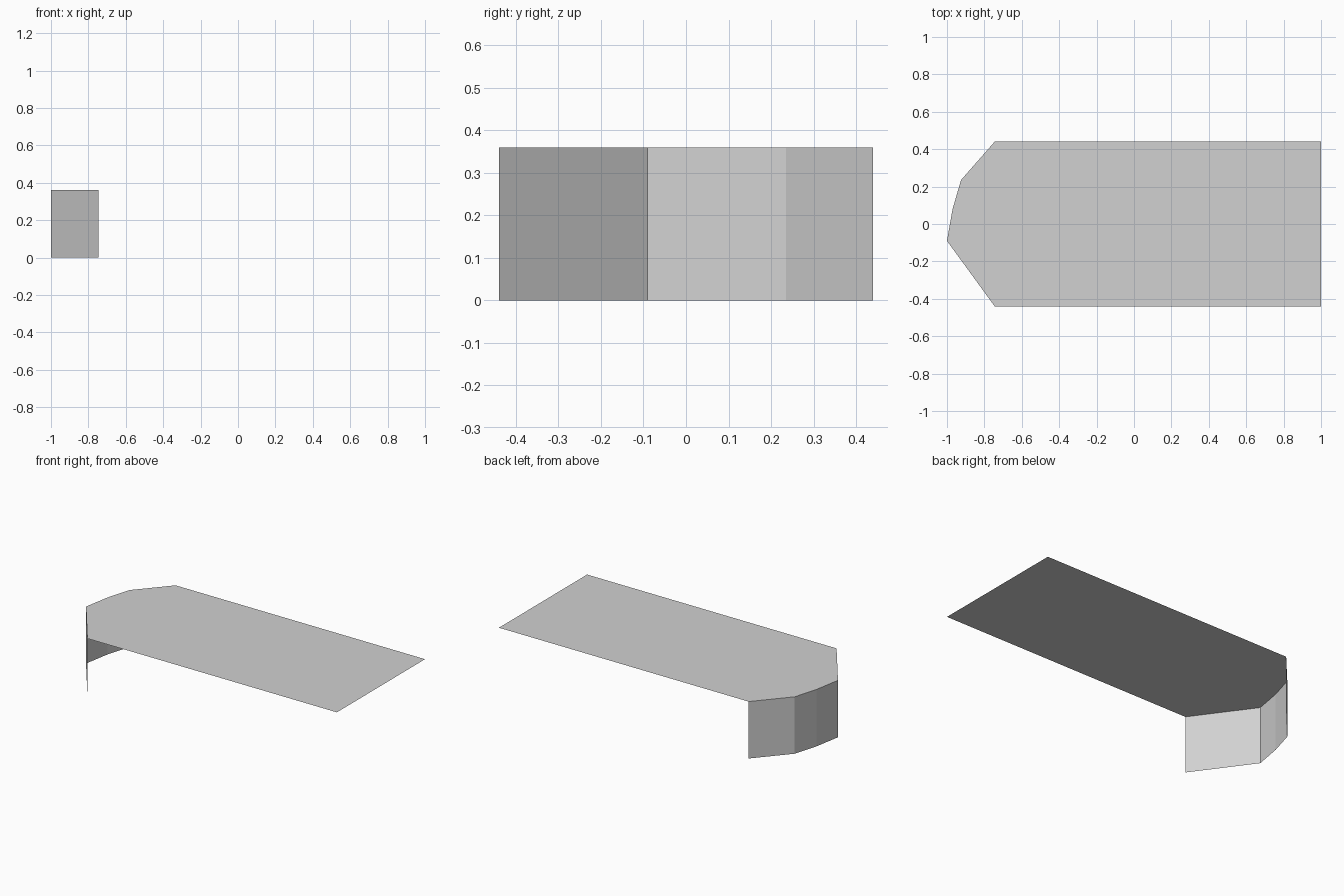
import bpy
import bmesh

cube = bpy.data.objects.get("Cube")
if cube:
    bpy.data.objects.remove(cube, do_unlink=True)

HEIGHT = 0.36
# Plan outline of the faceted end, from front corner to back corner
END_PROFILE = [(-0.745, -0.44), (-1.0, -0.09), (-0.97, 0.08), (-0.925, 0.235), (-0.745, 0.44)]

grey = bpy.data.materials.new("light_grey")
grey.use_nodes = True
colour = (0.64, 0.64, 0.64, 1)
grey.diffuse_color = colour
grey.node_tree.nodes["Principled BSDF"].inputs["Base Color"].default_value = colour


def add_part(name, bm):
    mesh = bpy.data.meshes.new(name)
    bm.to_mesh(mesh)
    bm.free()
    mesh.materials.append(grey)
    obj = bpy.data.objects.new(name, mesh)
    bpy.context.collection.objects.link(obj)
    return obj


# Flat top sheet: the faceted end closed by a square end
bm = bmesh.new()
outline = [(1.0, 0.44)] + END_PROFILE[::-1] + [(1.0, -0.44)]
bm.faces.new([bm.verts.new((x, y, HEIGHT)) for x, y in outline])
add_part("top_sheet", bm)

# Skirt wall hanging from the faceted end
bm = bmesh.new()
rim = [bm.verts.new((x, y, 0)) for x, y in END_PROFILE]
edges = [bm.edges.new(pair) for pair in zip(rim, rim[1:])]
raised = bmesh.ops.extrude_edge_only(bm, edges=edges)["geom"]
bmesh.ops.translate(bm, vec=(0, 0, HEIGHT),
                    verts=[v for v in raised if isinstance(v, bmesh.types.BMVert)])
bmesh.ops.recalc_face_normals(bm, faces=bm.faces)
# Face the wall outwards
bm.normal_update()
if sum(f.normal.x for f in bm.faces) > 0:
    bmesh.ops.reverse_faces(bm, faces=bm.faces)
add_part("end_wall", bm)
